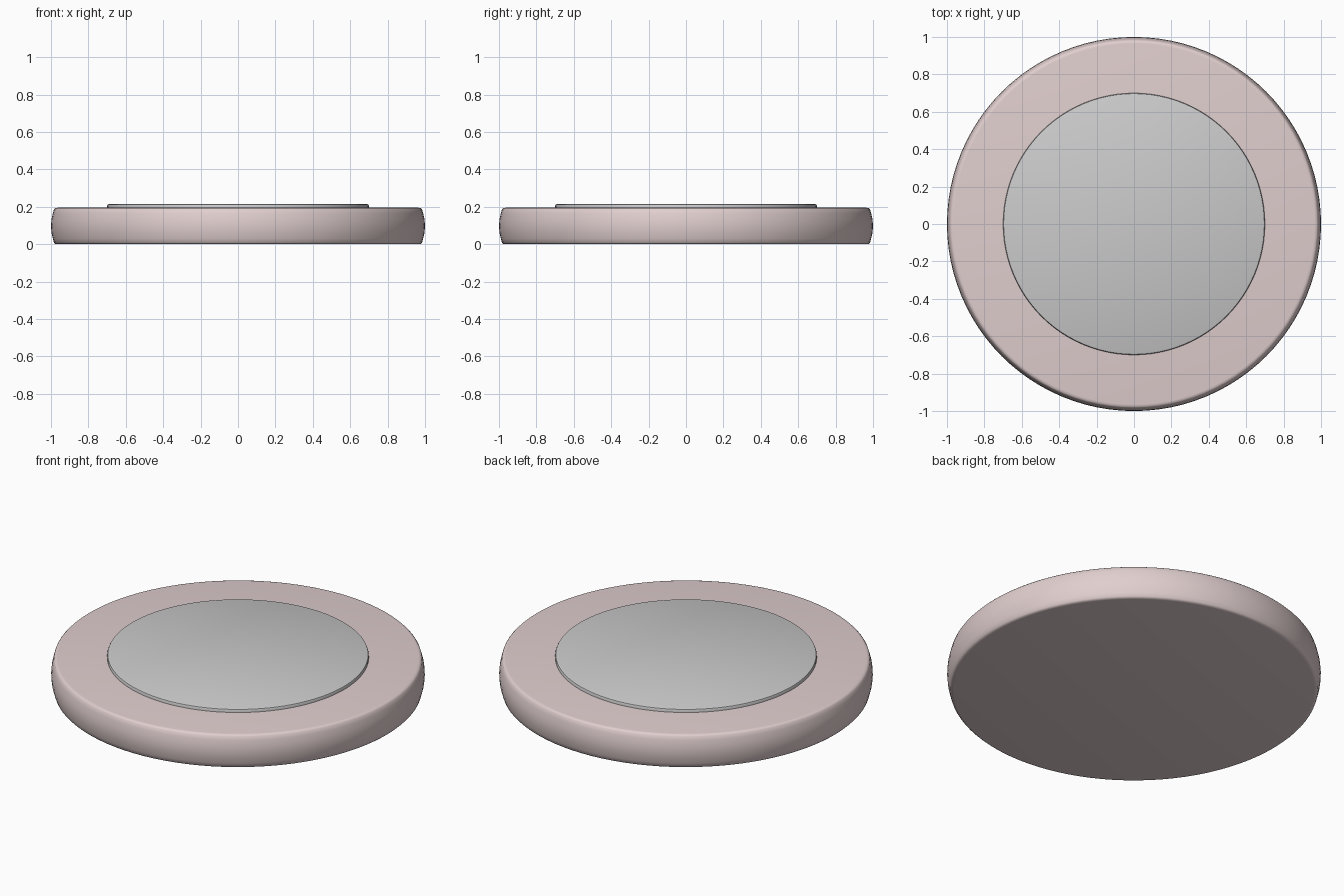
import bpy, math

if "Cube" in bpy.data.objects:
    bpy.data.objects.remove(bpy.data.objects["Cube"])

SEGMENTS = 96


def lathe(name, profile, color=None):
    """Revolve an (r, z) profile round z, capping both ends with flat discs."""
    verts, faces = [], []
    for r, z in profile:
        for i in range(SEGMENTS):
            a = 2 * math.pi * i / SEGMENTS
            verts.append((r * math.cos(a), r * math.sin(a), z))
    for k in range(len(profile) - 1):
        for i in range(SEGMENTS):
            j = (i + 1) % SEGMENTS
            a, b = k * SEGMENTS, (k + 1) * SEGMENTS
            faces.append((a + i, a + j, b + j, b + i))
    faces.append(tuple(reversed(range(SEGMENTS))))
    top = (len(profile) - 1) * SEGMENTS
    faces.append(tuple(range(top, top + SEGMENTS)))

    mesh = bpy.data.meshes.new(name)
    mesh.from_pydata(verts, [], faces)
    obj = bpy.data.objects.new(name, mesh)
    bpy.context.collection.objects.link(obj)
    if color:
        mat = bpy.data.materials.new(name + "_color")
        mat.diffuse_color = color
        mat.use_nodes = True
        mat.node_tree.nodes["Principled BSDF"].inputs["Base Color"].default_value = mat.diffuse_color
        mesh.materials.append(mat)
    bpy.ops.object.select_all(action='DESELECT')
    obj.select_set(True)
    bpy.context.view_layer.objects.active = obj
    bpy.ops.object.shade_smooth_by_angle(angle=math.radians(40))
    return obj


# Pink base: softly rounded edge with a slight bulge in the rim
half = [(0.965, 0.0), (0.977, 0.002), (0.984, 0.009), (0.99, 0.03), (0.997, 0.06)]
height = 0.195
rim = half + [(1.0, height / 2)] + [(r, height - z) for r, z in reversed(half)]
lathe("base_disc", rim, (0.75, 0.62, 0.62, 1))

# Grey raised pad on top with a tiny bevel
lathe("top_pad", [(0.70, 0.19), (0.70, 0.205), (0.697, 0.212), (0.69, 0.215)])
